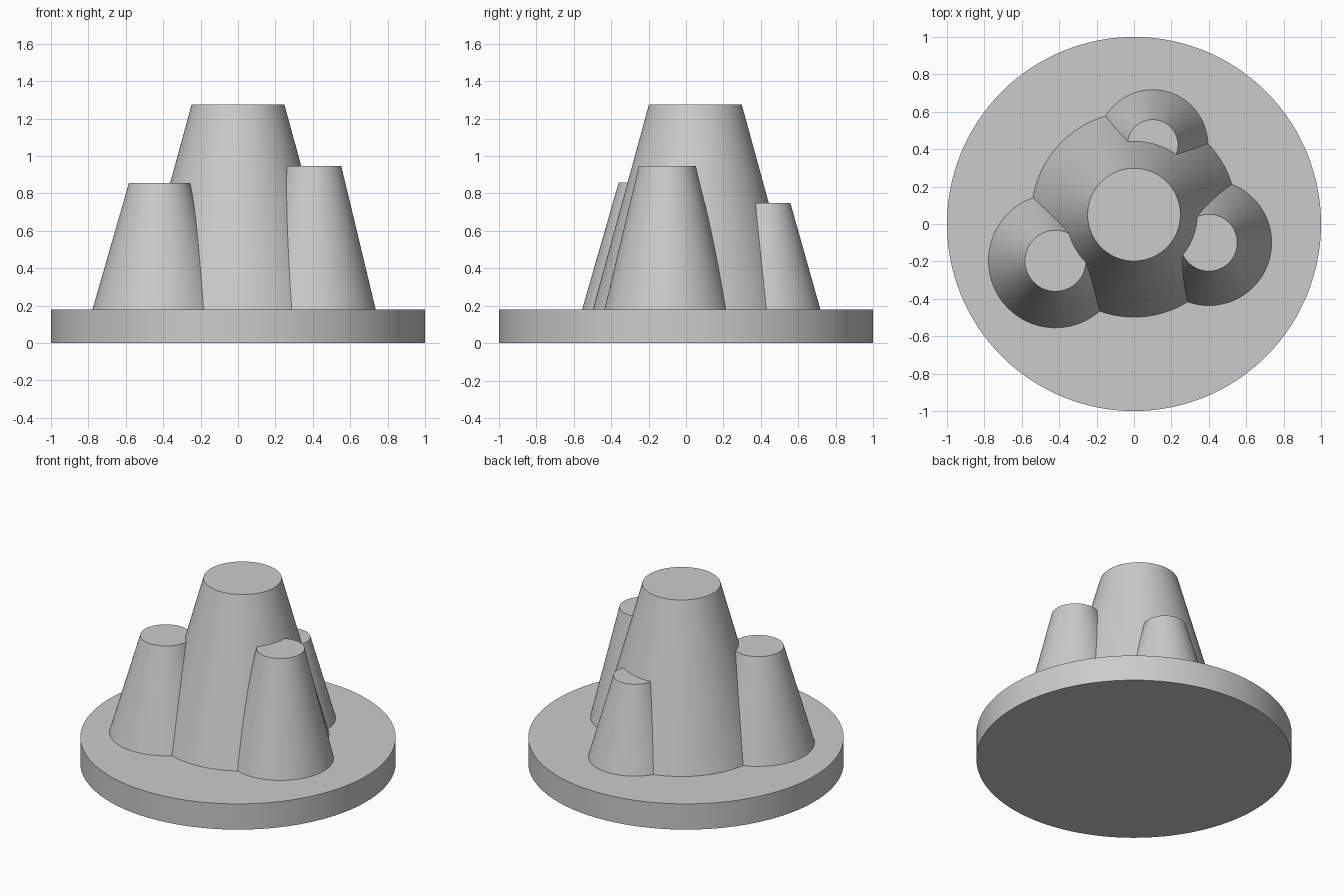
import bpy
import math

if "Cube" in bpy.data.objects:
    bpy.data.objects.remove(bpy.data.objects["Cube"], do_unlink=True)

BASE_TOP = 0.18
SINK = 0.02  # how far each peak reaches into the base

grey = bpy.data.materials.new("plain grey")
grey.use_nodes = True
colour = (0.6, 0.6, 0.6, 1)
grey.diffuse_color = colour
grey.node_tree.nodes["Principled BSDF"].inputs["Base Color"].default_value = colour


def frustum(name, x, y, bottom, top, r_bottom, r_top):
    bpy.ops.mesh.primitive_cone_add(
        vertices=128, radius1=r_bottom, radius2=r_top, depth=top - bottom,
        location=(x, y, (bottom + top) / 2))
    part = bpy.context.object
    part.name = name
    part.data.materials.append(grey)
    bpy.ops.object.shade_smooth_by_angle(angle=math.radians(30))
    return part


def peak(name, x, y, top, r_foot, r_top):
    # Continue the slope a little below the base's upper face
    slope = (r_foot - r_top) / (top - BASE_TOP)
    return frustum(name, x, y, BASE_TOP - SINK, top, r_foot + slope * SINK, r_top)


# Round base plate
frustum("base_disc", 0, 0, 0, BASE_TOP, 1, 1)

# Central peak and the three smaller ones merging into it
peak("main_peak", 0, 0.05, 1.275, 0.548, 0.248)
peak("right_peak", -0.42, -0.197, 0.857, 0.358, 0.163)
peak("left_peak", 0.4, -0.1, 0.947, 0.336, 0.152)
peak("back_peak", 0.1, 0.423, 0.748, 0.295, 0.135)
